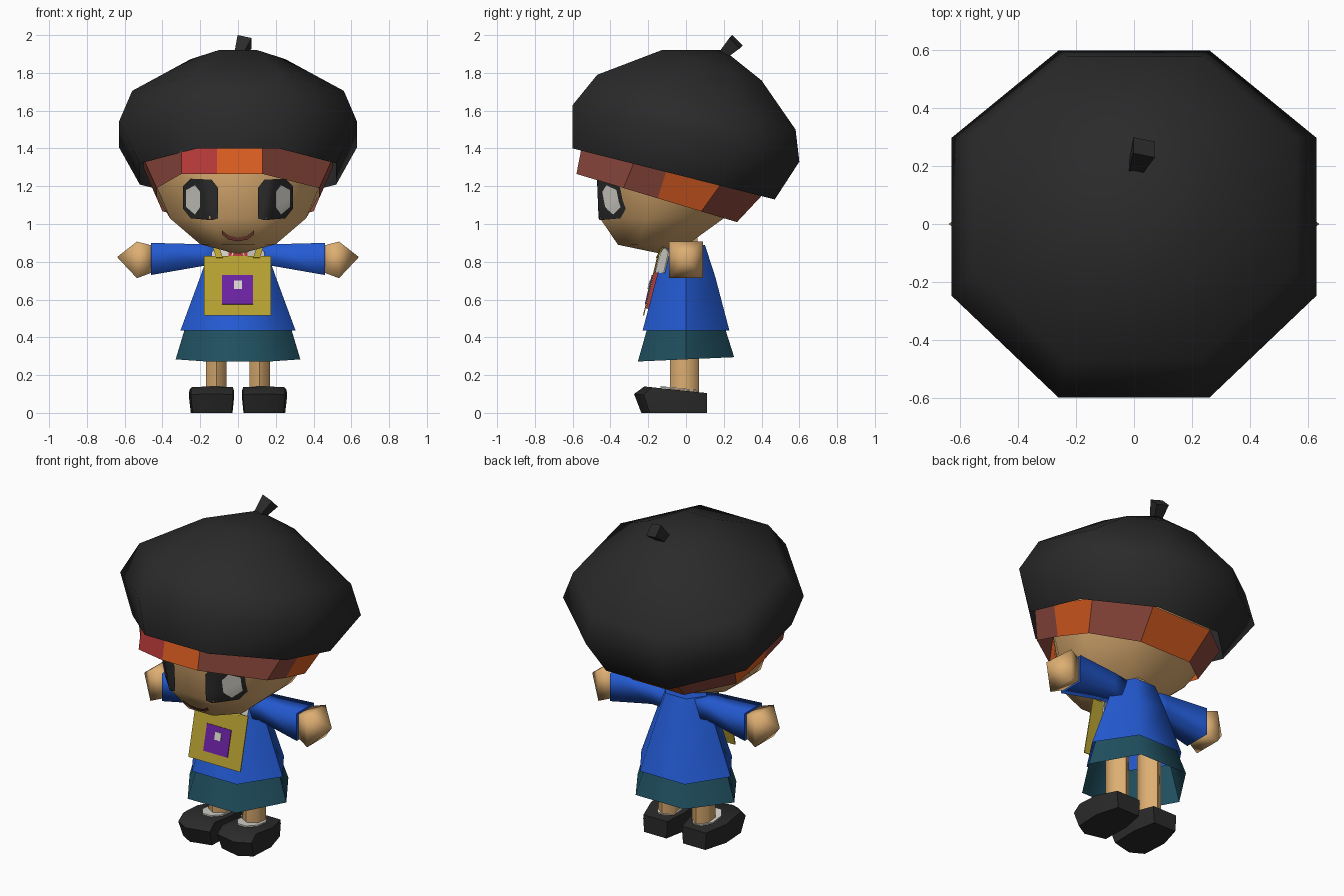
import bpy, math
from mathutils import Vector
from mathutils.bvhtree import BVHTree

if "Cube" in bpy.data.objects:
    bpy.data.objects.remove(bpy.data.objects["Cube"])


def material(name, hexcode):
    m = bpy.data.materials.new(name)
    rgb = [int(hexcode[i:i + 2], 16) / 255 for i in (0, 2, 4)]
    m.diffuse_color = [((c + 0.055) / 1.055) ** 2.4 for c in rgb] + [1]
    m.use_nodes = True
    m.node_tree.nodes["Principled BSDF"].inputs["Base Color"].default_value = m.diffuse_color
    return m


BLACK = material("charcoal", "2A2A2A")
SKIN = material("skin", "DDAE72")
BLUE = material("blue", "235AD2")
TEAL = material("teal", "205060")
GOLD = material("gold", "B8A232")
PURPLE = material("purple", "6C22A4")
WHITE = material("off_white", "DAD7CE")
RED = material("red", "B53A38")
ORANGE = material("orange", "DC5E22")
BROWN = material("red_brown", "8E493D")


def make(name, verts, faces, mats, smooth=None, indices=None):
    mesh = bpy.data.meshes.new(name)
    mesh.from_pydata([tuple(v) for v in verts], [], faces)
    for m in mats:
        mesh.materials.append(m)
    if indices:
        for p, i in zip(mesh.polygons, indices):
            p.material_index = i
    ob = bpy.data.objects.new(name, mesh)
    bpy.context.collection.objects.link(ob)
    if smooth:
        bpy.ops.object.select_all(action='DESELECT')
        ob.select_set(True)
        bpy.context.view_layer.objects.active = ob
        bpy.ops.object.shade_smooth_by_angle(angle=math.radians(smooth))
    return ob


def ring(front, back, rx, n=8):
    """Tilted ring with flat front; front and back are (y, z)."""
    pts, c = [], math.cos(math.pi / n)
    for i in range(n):
        a = (i + 0.5) * 2 * math.pi / n
        t = (math.sin(a) / c + 1) / 2
        pts.append((rx * math.cos(a) / c,
                    front[0] + t * (back[0] - front[0]),
                    front[1] + t * (back[1] - front[1])))
    return pts


def shift(pts, which, dy, dz=0.0, kx=1.0):
    """Nudge chosen ring corners back and scale their x."""
    return [(x * kx, y + dy, z + dz) if i in which else (x, y, z)
            for i, (x, y, z) in enumerate(pts)]


def hexagon(z, rx, ry, z_back=None):
    """Six-sided ring with corners left and right, flat front and back."""
    zb = z if z_back is None else z_back
    pts = []
    for i in range(6):
        a = math.radians(60 * i)
        t = math.sin(a) / math.sin(math.radians(60))
        pts.append((rx * math.cos(a), ry * t, (z + zb) / 2 + t * (zb - z) / 2))
    return pts


def loft(rings, bottom=None, top=None):
    """Skin rings upward; bottom/top may be 'cap' or an apex point."""
    n = len(rings[0])
    verts = [p for r in rings for p in r]
    faces = [(k * n + j, k * n + (j + 1) % n, (k + 1) * n + (j + 1) % n, (k + 1) * n + j)
             for k in range(len(rings) - 1) for j in range(n)]
    last = (len(rings) - 1) * n
    if bottom == 'cap':
        faces.append(tuple(reversed(range(n))))
    elif bottom:
        verts.append(bottom)
        faces += [((j + 1) % n, j, len(verts) - 1) for j in range(n)]
    if top == 'cap':
        faces.append(tuple(range(last, last + n)))
    elif top:
        verts.append(top)
        faces += [(last + j, last + (j + 1) % n, len(verts) - 1) for j in range(n)]
    return verts, faces


def plate(name, pts, mat, thick=0.008):
    ob = make(name, pts, [tuple(range(len(pts)))], [mat])
    mod = ob.modifiers.new("thickness", 'SOLIDIFY')
    mod.thickness, mod.offset = thick, 0
    return ob


# Beret
hat = loft([ring((-0.60, 1.40), (0.47, 1.13), 0.52),
            shift(ring((-0.60, 1.63), (0.60, 1.33), 0.63), (0, 3), 0.05, -0.012),
            shift(ring((-0.47, 1.79), (0.58, 1.50), 0.56), (0, 3), 0.03, -0.008),
            ring((-0.13, 1.92), (0.40, 1.76), 0.25)], top=(0.0, 0.2, 1.92))
make("beret", *hat, [BLACK], smooth=80)

# Beret stem, a small flared square stub
base, tip = Vector((0, 0.18, 1.88)), Vector((0.035, 0.265, 1.965))
axis = (tip - base).normalized()
u = axis.cross(Vector((1, 0, 0))).normalized()
w = axis.cross(u)
stem = loft([[c + r * (math.cos(a) * u + math.sin(a) * w)
              for a in [math.radians(45 + 90 * i) for i in range(4)]]
             for c, r in ((base, 0.03), (tip, 0.055))], 'cap', 'cap')
make("beret_stem", *stem, [BLACK])

# Hair band of coloured panels under the beret
bands = []
for r, ys in ((ring((-0.58, 1.265), (0.27, 1.01), 0.43), -0.15),
              (ring((-0.55, 1.42), (0.415, 1.165), 0.50), -0.10)):
    r = shift(r, (0, 3), 0.06, -0.018, 0.93)
    side = r[7][2] - 0.3 * (ys - r[7][1])
    fl, fr = r[5], r[6]
    bands.append(r[:4] + [(r[4][0], ys, side), r[4], (-0.30, fl[1] + 0.04, fl[2]),
                          (-0.11,) + fl[1:], (0.13,) + fr[1:], r[7], (r[7][0], ys, side)])
make("hair_band", *loft(bands), [BROWN, ORANGE, RED],
     indices=[0, 1, 0, 1, 0, 0, 2, 1, 0, 0, 1])

# Head
head = loft([ring((-0.36, 0.89), (0.02, 0.90), 0.20),
             shift(ring((-0.455, 1.03), (0.20, 1.03), 0.36), (4, 7), 0.05),
             shift(ring((-0.465, 1.28), (0.32, 1.15), 0.45), (4, 7), 0.05),
             ring((-0.45, 1.42), (0.40, 1.22), 0.47)], (0, -0.12, 0.84), 'cap')
make("head", *head, [SKIN], smooth=60)
tri = [(f[0], f[i], f[i + 1]) for f in head[1] for i in range(1, len(f) - 1)]
tree = BVHTree.FromPolygons([Vector(v) for v in head[0]], tri)


def face_patch(name, cols, mat, lift):
    """Thin patch laid on the face; cols are (x, z_low, z_high)."""
    fine = [[p + (q - p) * k / 6 for p, q in zip(a, b)]
            for a, b in zip(cols, cols[1:]) for k in range(6)] + [list(cols[-1])]
    verts, faces, rows = [], [], 6
    for x, lo, hi in fine:
        for k in range(rows + 1):
            z = lo + (hi - lo) * k / rows
            hit = tree.ray_cast(Vector((x, -2, z)), Vector((0, 1, 0)))[0]
            verts.append((x, hit.y - lift, z))
    m = rows + 1
    for i in range(len(fine) - 1):
        for k in range(rows):
            q = (m * i + k, m * i + k + m, m * i + k + m + 1, m * i + k + 1)
            faces.append(q if cols[-1][0] > cols[0][0] else q[::-1])
    make(name, verts, faces, [mat], smooth=60)


def arm(s, sections):
    """Square rings along the arm; sections are (x, z_centre, ry, rz)."""
    return [[(s * x, s * ry * p, zc + rz * q) for p, q in ((1, 1), (-1, 1), (-1, -1), (1, -1))]
            for x, zc, ry, rz in sections]


# Eyes, ears, limbs and clothing details on both sides
for s, side in ((-1, "left"), (1, "right")):
    face_patch(side + "_eye", [(s * x, a, b) for x, a, b in
               ((0.105, 1.03, 1.19), (0.14, 1.02, 1.235), (0.25, 1.03, 1.24), (0.29, 1.08, 1.2))],
               BLACK, 0.008)
    face_patch(side + "_eye_shine", [(s * x, a, b) for x, a, b in
               ((0.20, 1.09, 1.17), (0.228, 1.05, 1.205), (0.275, 1.09, 1.18))], WHITE, 0.014)
    plate(side + "_ear", [(s * 0.34, -0.17, 1.03), (s * 0.36, -0.08, 1.06),
                          (s * 0.40, -0.06, 1.19), (s * 0.39, -0.15, 1.20)], SKIN, 0.03)

    make(side + "_sleeve", *loft(arm(s, [(0.08, 0.825, 0.06, 0.055), (0.19, 0.835, 0.065, 0.058),
                                         (0.46, 0.815, 0.085, 0.085)]), 'cap', 'cap'),
         [BLUE], smooth=91)
    make(side + "_hand", *loft(arm(s, [(0.45, 0.815, 0.065, 0.07), (0.535, 0.81, 0.09, 0.097)]),
                               'cap', (s * 0.64, 0, 0.825)), [SKIN], smooth=91)

    # Leg, shoe and sock
    leg = [[(x + s * 0.115, y - 0.008, z) for x, y, _ in ring((-0.066, z), (0.066, z), 0.055, 6)]
           for z in (0.09, 0.50)]
    make(side + "_leg", *loft(leg, 'cap', 'cap'), [SKIN], smooth=65)
    plan = ((-0.085, 0.11), (-0.115, -0.05), (-0.11, -0.24), (0.03, -0.275),
            (0.115, -0.225), (0.125, -0.05), (0.08, 0.11))
    shoe = []
    for kx, ky, front, back in ((0.92, 0.9, 0, 0), (1, 1, 0.10, 0.08), (0.98, 0.86, 0.14, 0.105)):
        r = [(s * (0.135 + x * kx), (y - 0.11) * ky + 0.11,
              front + (back - front) * (y + 0.275) / 0.385) for x, y in plan]
        shoe.append(r if s > 0 else r[::-1])
    make(side + "_shoe", *loft(shoe, 'cap', 'cap'), [BLACK], smooth=50)
    plate(side + "_sock", [(x * 1.25 + s * 0.12, y - 0.035, 0.128 - 0.1 * (y + 0.005))
                           for x, y, z in ring((-0.1, 0), (0.1, 0), 0.055)], WHITE)

    # Collar flap and bag strap
    plate(side + "_collar", [(s * 0.01, -0.135, 0.87), (s * 0.10, -0.118, 0.885),
                             (s * 0.14, -0.09, 0.85), (s * 0.13, -0.115, 0.74),
                             (s * 0.07, -0.16, 0.74)], WHITE)
    plate(side + "_strap", [(s * 0.08, -0.155, 0.82), (s * 0.115, -0.155, 0.82),
                            (s * 0.14, -0.11, 0.895), (s * 0.105, -0.122, 0.895)], GOLD)

# Smiling mouth
face_patch("mouth", [(-0.085, 0.945, 0.966), (-0.05, 0.918, 0.938), (0, 0.908, 0.926),
                     (0.05, 0.918, 0.938), (0.085, 0.945, 0.966)], BROWN, 0.009)

# Tunic and skirt
make("tunic", *loft([hexagon(0.435, 0.305, 0.23), hexagon(0.72, 0.20, 0.155),
                     hexagon(0.89, 0.14, 0.10)], top='cap'), [BLUE], smooth=62)
make("skirt", *loft([hexagon(0.272, 0.33, 0.255, 0.295), hexagon(0.50, 0.265, 0.19)]),
     [TEAL], smooth=62)
make("neck", *loft([hexagon(0.84, 0.06, 0.06), hexagon(0.95, 0.06, 0.06)], 'cap', 'cap'), [SKIN])


# Chest bag with square panel and small badge, on one sloping plane
def chest(name, x0, x1, z0, z1, mat, lift, thick=0.006):
    def at(x, z):
        return (x, -0.225 + (z - 0.515) * 0.24 - lift, z)
    plate(name, [at(x0, z0), at(x1, z0), at(x1, z1), at(x0, z1)], mat, thick)


chest("necktie", -0.05, 0.05, 0.55, 0.88, RED, -0.019, 0.03)
chest("bag", -0.18, 0.175, 0.515, 0.83, GOLD, 0)
chest("bag_panel", -0.085, 0.08, 0.575, 0.73, PURPLE, 0.005)
chest("bag_badge", -0.02, 0.022, 0.655, 0.70, WHITE, 0.01)
